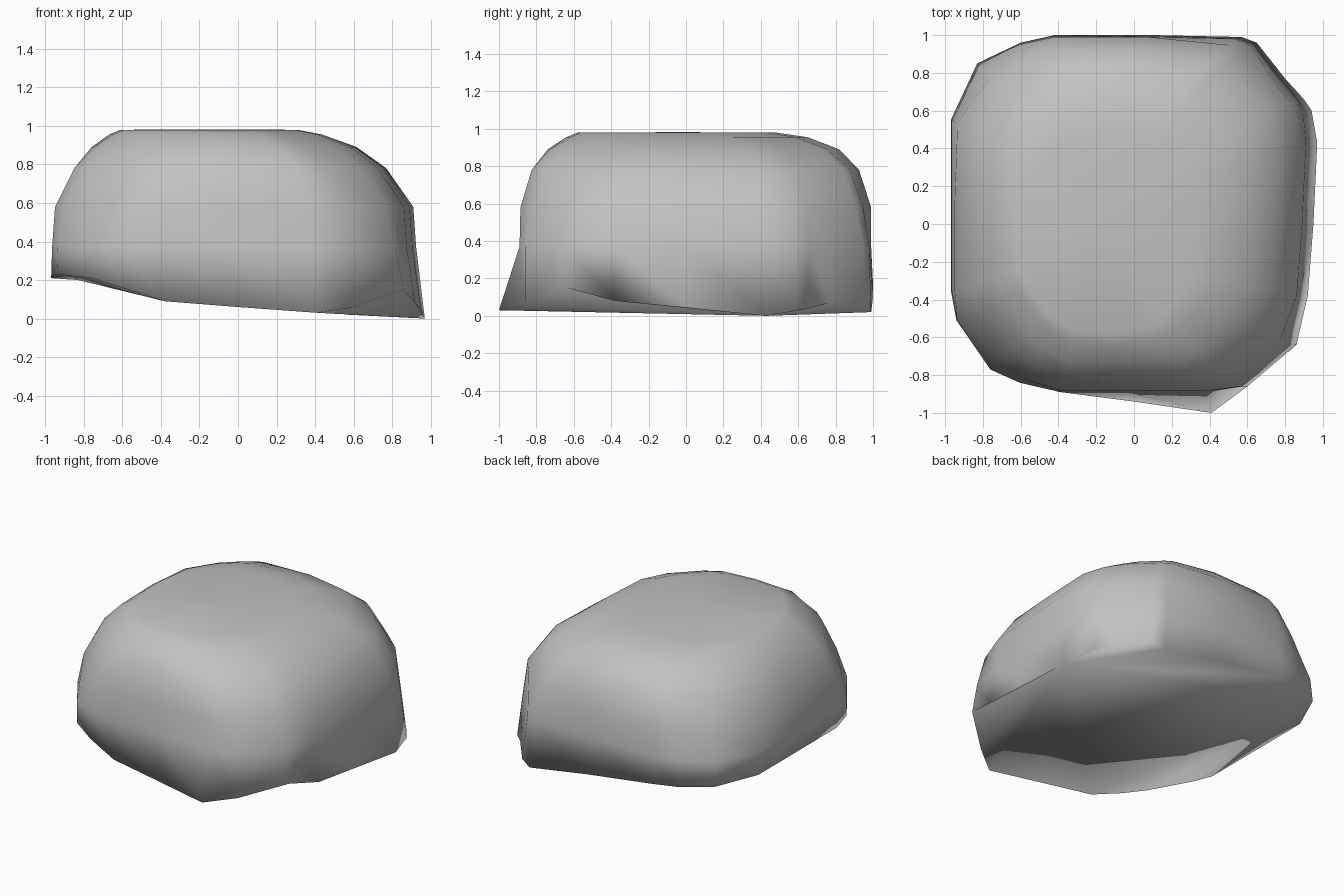
import bpy
import bmesh
from math import hypot

cube = bpy.data.objects.get("Cube")
if cube:
    bpy.data.objects.remove(cube, do_unlink=True)

# Stone material
stone = bpy.data.materials.new("stone_grey")
stone.use_nodes = True
colour = (0.54, 0.54, 0.54, 1)
stone.diffuse_color = colour
stone.node_tree.nodes["Principled BSDF"].inputs["Base Color"].default_value = colour

# Uneven base rim around the boulder: x, y, z
rim = [
    (-.97, .55, .21), (-.83, .85, .2), (-.6, .96, .18), (-.42, 1, .17),
    (.1, 1, .1), (.57, .99, .02), (.65, .96, .05), (.8, .77, .07),
    (.9, .66, .04), (.94, .6, .03), (.97, .43, 0), (.95, 0, .05),
    (.92, -.38, .08), (.86, -.64, .15), (.6, -.86, .06), (.41, -1, .03),
    (0, -.94, .06), (-.38, -.89, .09), (-.6, -.84, .16), (-.76, -.77, .21),
    (-.94, -.51, .23), (-.97, -.35, .21), (-.97, .1, .21),
]

# Levels of the body: z, x range, y range, corner limit
levels = [
    (.37, -.965, .925, -.89, .99, 1.19),
    (.58, -.95, .91, -.885, .99, 1.11),
    (.78, -.85, .77, -.825, .925, 1.1),
    (.89, -.76, .62, -.74, .82, 1.07),
    (.955, -.67, .45, -.64, .65, 1.05),
    (.98, -.61, .32, -.58, .48, 1.05),
]


def level_ring(z, x_low, x_high, y_low, y_high, limit):
    """Fit the rim outline to a level, rounding its corners."""
    ring = []
    for x, y, _ in rim:
        u = x / .97
        v = (max(y, -.89) + .89) / 1.89 * 2 - 1
        pull = min(1, limit / hypot(u, v))
        ring.append((
            (x_low + x_high) / 2 + u * pull * (x_high - x_low) / 2,
            (y_low + y_high) / 2 + v * pull * (y_high - y_low) / 2,
            z,
        ))
    return ring


def fan(bm, hub, edge):
    """Fill with triangles from a hub to each step along an edge."""
    for a, b in zip(edge, edge[1:]):
        bm.faces.new((hub, a, b))


# Boulder sides: stacked rings from the rim to the top
bm = bmesh.new()
outlines = [rim] + [level_ring(*level) for level in levels]
rings = [[bm.verts.new(p) for p in outline] for outline in outlines]
for low, high in zip(rings, rings[1:]):
    for i in range(len(low)):
        j = (i + 1) % len(low)
        bm.faces.new((low[i], low[j], high[j], high[i]))

# Flat top
top = rings[-1]
fan(bm, bm.verts.new((-.14, -.04, .982)), top + top[:1])

# Underside: a large left slope and a steeper right slope meeting at a ridge
base = rings[0]
lowest, ridge_back, ridge_front = 10, 1, 17
fan(bm, base[lowest], base[ridge_back:lowest])
fan(bm, base[lowest], base[lowest + 1:ridge_front + 1])
fan(bm, base[lowest], [base[ridge_front], base[ridge_back]])
fan(bm, base[ridge_back], base[ridge_front:] + base[:ridge_back])

bmesh.ops.recalc_face_normals(bm, faces=bm.faces)
for face in bm.faces:
    face.smooth = True

mesh = bpy.data.meshes.new("boulder")
bm.to_mesh(mesh)
bm.free()
mesh.materials.append(stone)
boulder = bpy.data.objects.new("boulder", mesh)
bpy.context.collection.objects.link(boulder)
